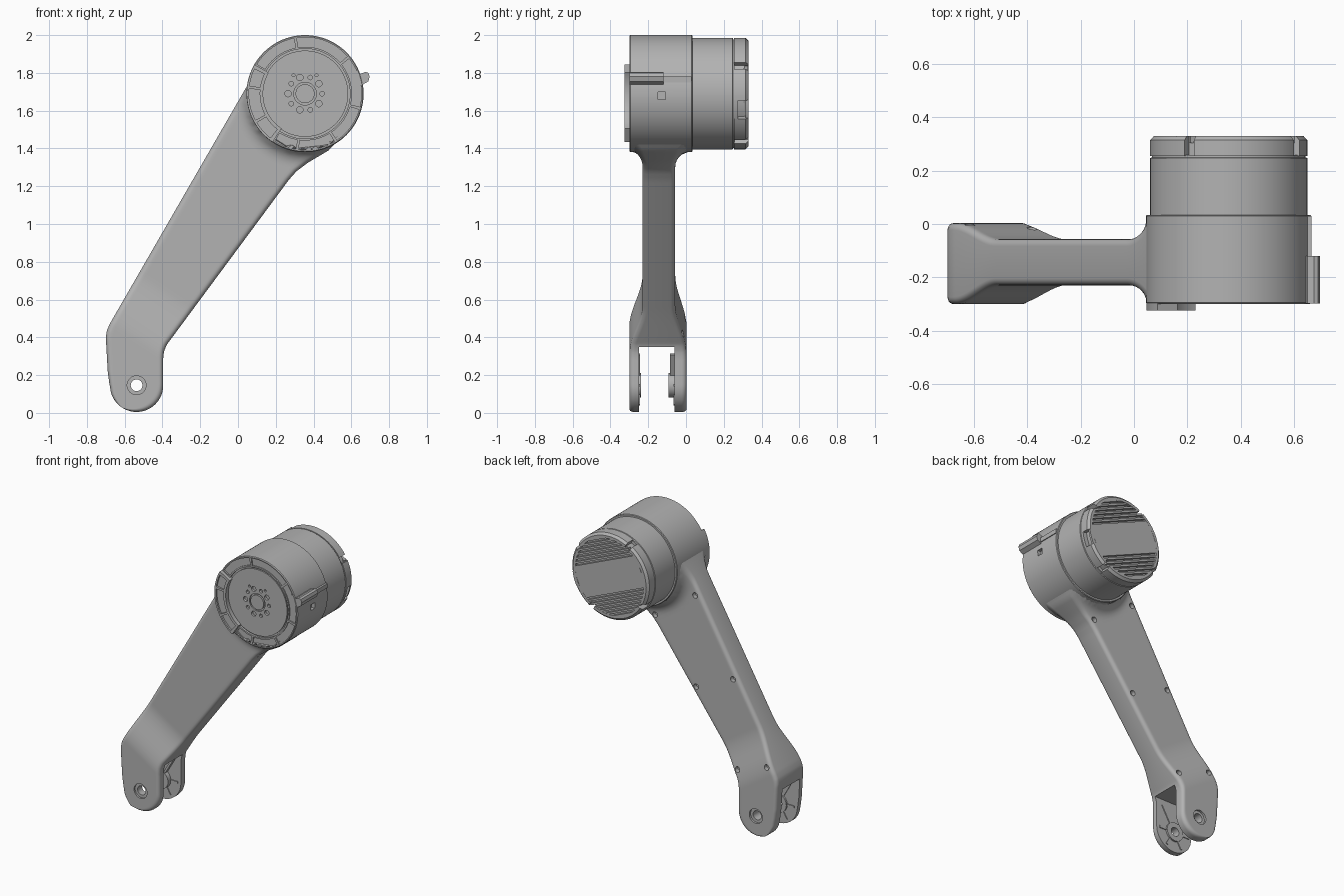
import bpy, bmesh, math
from mathutils import Matrix, Vector

if "Cube" in bpy.data.objects:
    bpy.data.objects.remove(bpy.data.objects["Cube"])

GREY = bpy.data.materials.new("satin_grey")
GREY.use_nodes = True
GREY.diffuse_color = (0.45, 0.45, 0.45, 1)
GREY.node_tree.nodes["Principled BSDF"].inputs["Base Color"].default_value = (0.45, 0.45, 0.45, 1)

HUB = (0.355, 1.69)      # joint axis (x, z)
PIN = (-0.537, 0.146)    # fork pin axis (x, z)
ALONG, ACROSS = Vector((0.55, 0.835)), Vector((0.835, -0.55))


# ---- helpers ----
def finish(bm, name):
    bmesh.ops.recalc_face_normals(bm, faces=bm.faces)
    me = bpy.data.meshes.new(name)
    bm.to_mesh(me)
    bm.free()
    ob = bpy.data.objects.new(name, me)
    me.materials.append(GREY)
    bpy.context.collection.objects.link(ob)
    return ob


def activate(ob):
    bpy.ops.object.select_all(action='DESELECT')
    ob.select_set(True)
    bpy.context.view_layer.objects.active = ob


def smooth(ob):
    activate(ob)
    bpy.ops.object.shade_smooth_by_angle(angle=math.radians(32))


def cut(ob, bm):
    cutter = finish(bm, "cutter")
    cutter.hide_render = True
    mod = ob.modifiers.new("cut", 'BOOLEAN')
    mod.operation, mod.solver, mod.object = 'DIFFERENCE', 'EXACT', cutter
    activate(ob)
    bpy.ops.object.modifier_apply(modifier=mod.name)
    bpy.data.objects.remove(cutter)


def loft(bm, rings, closed=False):
    """Skin a list of closed point rings, capping the ends unless closed."""
    vs = [[bm.verts.new(p) for p in ring] for ring in rings]
    n = len(vs[0])
    pairs = list(zip(vs, vs[1:])) + ([(vs[-1], vs[0])] if closed else [])
    for a, b in pairs:
        for i in range(n):
            j = (i + 1) % n
            bm.faces.new((a[i], a[j], b[j], b[i]))
    if not closed:
        bm.faces.new(vs[0])
        bm.faces.new(vs[-1])


def polar(c, r, a, y):
    return Vector((c[0] + r * math.cos(a), y, c[1] + r * math.sin(a)))


def lathe(bm, profile, c, n=96, closed=False):
    """Turn a (radius, y) profile about an axis along y."""
    loft(bm, [[polar(c, r, math.tau * k / n, y) for k in range(n)] for r, y in profile], closed)


def rod(bm, c, r, y0, y1, n=32):
    lathe(bm, [(r, y0), (r, y1)], c, n)


def sweep(bm, profile, a0, a1):
    """Turn a closed (radius, y) profile about the hub over part of a circle."""
    n = max(4, int((a1 - a0) / 3))
    angles = [math.radians(a0 + (a1 - a0) * k / n) for k in range(n + 1)]
    loft(bm, [[polar(HUB, r, a, y) for r, y in profile] for a in angles])


def block(r0, r1, y0, y1):
    return [(r0, y0), (r1, y0), (r1, y1), (r0, y1)]


def box(bm, centre, size, turn=0):
    m = Matrix.Translation(centre) @ Matrix.Rotation(-math.radians(turn), 4, 'Y')
    bmesh.ops.create_cube(bm, size=1, matrix=m @ Matrix.Diagonal((*size, 1)))


# ---- arm: lofted across its length, swelling at the fork and flaring into the hub ----
def chain(a_end, points):
    arc = [polar(PIN, 0.141, math.radians(236.6 + (a_end - 236.6) * k / 24), 0) for k in range(25)]
    pts = [Vector((p.x, p.z)) for p in arc] + [Vector(p) for p in points]
    return [(p.dot(ALONG), p.dot(ACROSS)) for p in pts]


LEFT = chain(196, [(-0.682, 0.16), (-0.69, 0.22), (-0.70, 0.40), (-0.695, 0.435), (-0.68, 0.47),
                   (0.07, 1.77), (0.2, 1.9)])
RIGHT = chain(360, [(-0.396, 0.29), (-0.392, 0.325), (-0.378, 0.36), (0.27, 1.235), (0.31, 1.28),
                    (0.37, 1.325), (0.48, 1.39), (0.58, 1.5), (0.6, 1.56)])


def edge(line, s):
    for (s0, u0), (s1, u1) in zip(line, line[1:]):
        if s <= s1:
            return u0 + (u1 - u0) * (s - s0) / max(s1 - s0, 1e-6)
    return line[-1][1]


def faces_y(s, u):
    """Front and back surface depth at a place on the arm."""
    p = ALONG * s + ACROSS * u
    t = min(max((0.335 - s) / 0.315, 0), 1)
    swell = t * t * (3 - 2 * t)
    r = (p - Vector(HUB)).length
    q = min(max(r - 0.305, 0), 0.085) / 0.085
    flare = 1 - math.sqrt(1 - (1 - q) ** 2) if r > 0.28 else 0
    return (-0.23 - max(0.07 * swell, 0.065 * flare), -0.057 + max(0.06 * swell, 0.083 * flare))


def section(s):
    u0, u1 = edge(LEFT, s), edge(RIGHT, s)
    r = min(0.026, 0.3 * (u1 - u0))
    corner = [(r * (1 - math.cos(a)), r * (1 - math.sin(a))) for a in (math.pi * k / 10 for k in range(6))]
    row = [(u0 + d, drop) for d, drop in corner]
    row += [(u0 + r + (u1 - u0 - 2 * r) * k / 28, 0) for k in range(1, 28)]
    row += [(u1 - d, drop) for d, drop in reversed(corner)]
    ring = [(u, faces_y(s, u)[0] + drop) for u, drop in row]
    ring += [(u, faces_y(s, u)[1] - drop) for u, drop in reversed(row)]
    flat = [(ALONG * s + ACROSS * u, y) for u, y in ring]
    return [(p.x, y, p.y) for p, y in flat]


bm = bmesh.new()
start = LEFT[0][0] + 0.0005
loft(bm, [section(start + (1.6 - start) * (k / 130) ** 1.5) for k in range(131)])
arm = finish(bm, "arm")

# fork slot, pin counterbores and cover screw holes
bm = bmesh.new()
box(bm, (-0.55, -0.155, 0.125), (0.5, 0.19, 0.45))
rod(bm, PIN, 0.05, -0.32, -0.288)
rod(bm, PIN, 0.05, -0.012, 0.02)
for line, side, stations in ((LEFT, 1, (0.08, 0.67, 1.25)), (RIGHT, -1, (0.14, 0.72, 1.24))):
    for s in stations:
        u = edge(line, s) + side * 0.04
        p, y = ALONG * s + ACROSS * u, faces_y(s, u)[1]
        rod(bm, p, 0.019, y - 0.03, y + 0.03, 16)
cut(arm, bm)
bm = bmesh.new()
rod(bm, PIN, 0.031, -0.4, 0.1)
cut(arm, bm)
smooth(arm)

# bosses and ribs on the inner walls of the fork
bm = bmesh.new()
for y0, y1 in ((-0.255, -0.238), (-0.092, -0.055)):
    lathe(bm, block(0.031, 0.065, y0, y1), PIN, 40, closed=True)
smooth(finish(bm, "fork_bosses"))
bm = bmesh.new()
for wall, depth in ((-0.25, 0.012), (-0.06, 0.05)):
    for turn in (60, 120):
        box(bm, polar(PIN, 0.125, math.radians(turn), wall), (0.13, depth, 0.014), turn)
    for turn in (0, 180, 240, 300):
        box(bm, polar(PIN, 0.09, math.radians(turn), wall), (0.06, 0.012, 0.014), turn)
finish(bm, "fork_ribs")

# ---- hub housing with recessed front ring ----
bm = bmesh.new()
lathe(bm, [(0.05, -0.298), (0.05, -0.285), (0.06, -0.285), (0.06, -0.296), (0.228, -0.296),
           (0.228, -0.285), (0.238, -0.285), (0.238, -0.3), (0.305, -0.3), (0.31, -0.295), (0.31, 0.03),
           (0.306, 0.034)], HUB)
housing = finish(bm, "hub_housing")
bm = bmesh.new()
stops = (-124, -98, -57, -15, 40, 100, 150)
for a0, a1 in zip(stops, stops[1:]):
    sweep(bm, block(0.248, 0.298, -0.35, -0.292), a0 + 1.5, a1 - 1.5)
for k in range(10):
    rod(bm, polar(HUB, 0.09, math.tau * k / 10, 0).xz, 0.017 if k % 2 else 0.012, -0.35, -0.28, 16)
for a in (58, 122):
    rod(bm, polar(HUB, 0.115, math.radians(a), 0).xz, 0.008, -0.35, -0.285, 12)
box(bm, (0.67, -0.128, 1.68), (0.06, 0.04, 0.04))
cut(housing, bm)
smooth(housing)

# raised crescent on the front ring
bm = bmesh.new()
sweep(bm, block(0.222, 0.309, -0.325, -0.28), 150, 236)
crescent = finish(bm, "front_crescent")
bm = bmesh.new()
for a0, a1 in ((154, 172), (175, 208), (211, 232)):
    sweep(bm, block(0.24, 0.297, -0.36, -0.313), a0, a1)
cut(crescent, bm)
smooth(crescent)

# stop lug on the side of the housing
bm = bmesh.new()
lug = [(0.62, 1.815), (0.65, 1.795), (0.675, 1.805), (0.69, 1.8), (0.697, 1.78), (0.69, 1.755), (0.655, 1.735), (0.62, 1.74)]
loft(bm, [[(x, y, z) for x, z in lug] for y in (-0.298, -0.12)])
box(bm, (0.65, -0.045, 1.765), (0.03, 0.15, 0.03))
smooth(finish(bm, "stop_lug"))

# ---- motor can, notched end rim and cooling fins ----
bm = bmesh.new()
lathe(bm, [(0.295, 0.02), (0.295, 0.247), (0.288, 0.25), (0.288, 0.258), (0.266, 0.258), (0.266, 0.31)], HUB)
smooth(finish(bm, "motor_can"))

bm = bmesh.new()
rim = [(0.262, 0.255), (0.295, 0.255), (0.295, 0.315), (0.28, 0.33), (0.262, 0.33)]
for a0, a1 in ((34, 116), (124, 206), (214, 296), (304, 333), (-7, 26)):
    sweep(bm, rim, a0, a1)
sweep(bm, block(0.262, 0.295, 0.255, 0.274), -27, -7)
sweep(bm, block(0.262, 0.285, 0.316, 0.33), -27, -7)
smooth(finish(bm, "motor_rim"))

bm = bmesh.new()
FIN = 157
box(bm, polar(HUB, 0, 0, 0.317), (0.52, 0.025, 0.216), FIN)
for side in (-1, 1):
    for k in range(6):
        d = 0.128 + 0.026 * k
        length = 2 * math.sqrt(0.272 ** 2 - d * d)
        box(bm, polar(HUB, side * d, math.radians(FIN + 90), 0.317), (length, 0.025, 0.013), FIN)
finish(bm, "cooling_fins")
